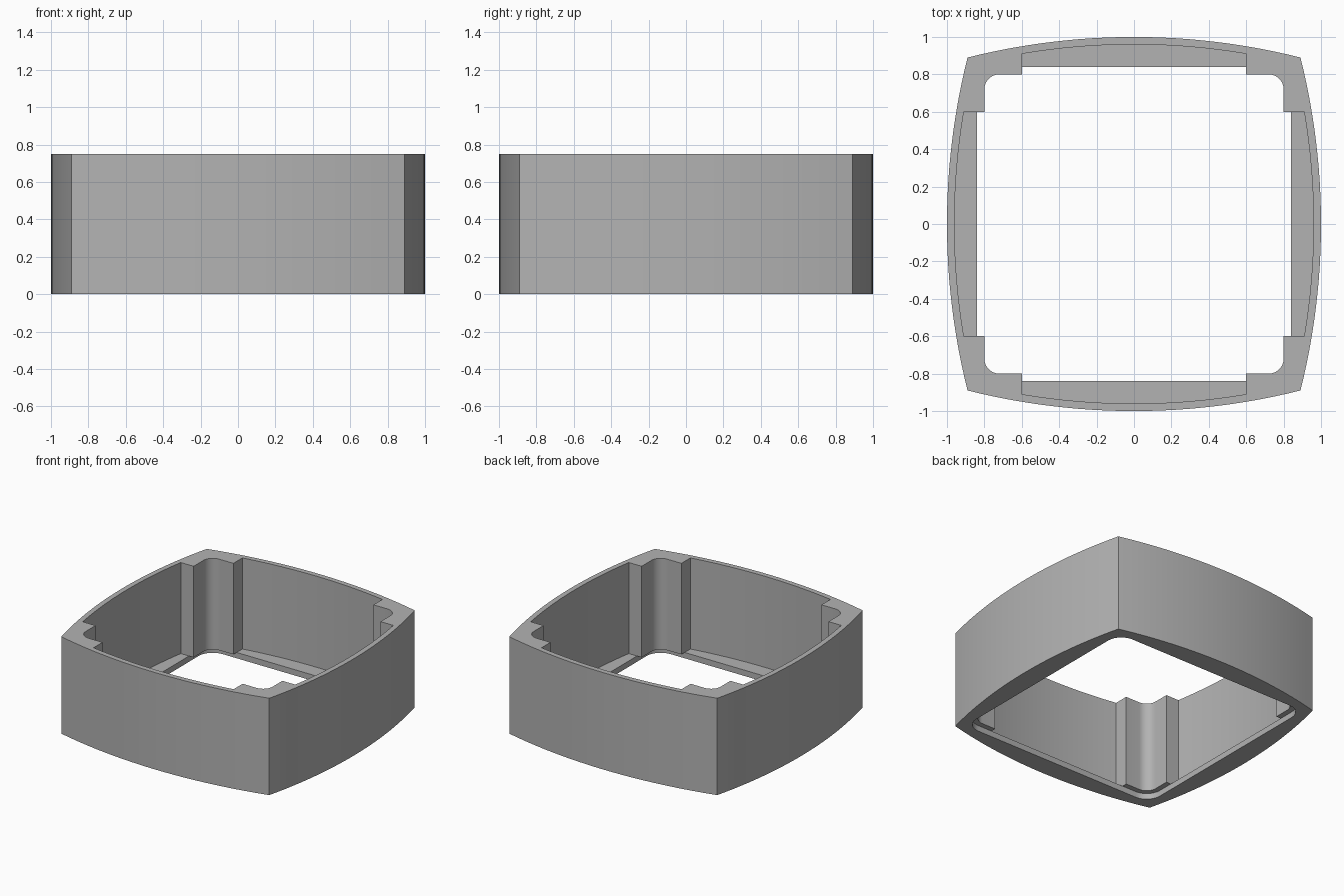
import bpy, bmesh, math

if "Cube" in bpy.data.objects:
    bpy.data.objects.remove(bpy.data.objects["Cube"])

HEIGHT, FLOOR = 0.75, 0.045      # overall height, thickness of the bottom lip
CORNER, BULGE = 0.89, 0.11       # outer corner position and side bulge
RADIUS = (CORNER ** 2 + BULGE ** 2) / (2 * BULGE)


def arc_side(half, crown, radius, n):
    """Points of the bulged +y side, from +x to -x."""
    xs = [half - 2 * half * i / n for i in range(n + 1)]
    return [(x, crown - radius + math.sqrt(radius ** 2 - x * x)) for x in xs]


def fillet(c, r, n=8):
    """Rounded corner in the (+x, +y) quadrant."""
    return [(c - r + r * math.cos(a), c - r + r * math.sin(a))
            for a in (math.pi / 2 * i / n for i in range(n + 1))]


def four_fold(points):
    """Repeat a profile quarter around z."""
    out = []
    for _ in range(4):
        out += points
        points = [(-y, x) for x, y in points]
    return out


def prism(name, outline, z0, z1):
    bm = bmesh.new()
    face = bm.faces.new([bm.verts.new((x, y, z0)) for x, y in outline])
    ext = bmesh.ops.extrude_face_region(bm, geom=[face])
    for v in ext["geom"]:
        if isinstance(v, bmesh.types.BMVert):
            v.co.z = z1
    bmesh.ops.recalc_face_normals(bm, faces=bm.faces)
    mesh = bpy.data.meshes.new(name)
    bm.to_mesh(mesh)
    bm.free()
    obj = bpy.data.objects.new(name, mesh)
    bpy.context.collection.objects.link(obj)
    return obj


# Bulged outer body with sharp corners
body = prism("housing_frame", four_fold(arc_side(CORNER, 1.0, RADIUS, 24)[:-1]), 0, HEIGHT)

# Cavity leaving thin curved walls and a notched pillar in each corner
cavity = prism("cavity_cutter", four_fold(
    fillet(0.80, 0.08) + [(0.60, 0.80)] + arc_side(0.60, 0.96, RADIUS - 0.04, 16) + [(-0.60, 0.80)]),
    FLOOR, HEIGHT + 0.2)

# Rounded square opening through the bottom lip
opening = prism("opening_cutter", four_fold(fillet(0.84, 0.12)), -0.2, FLOOR)

bpy.context.view_layer.objects.active = body
body.select_set(True)
for cutter in (cavity, opening):
    mod = body.modifiers.new(cutter.name, 'BOOLEAN')
    mod.operation, mod.solver, mod.object = 'DIFFERENCE', 'EXACT', cutter
    bpy.ops.object.modifier_apply(modifier=mod.name)
for cutter in (cavity, opening):
    bpy.data.objects.remove(cutter)

# Single grey finish, smooth curved walls with sharp edges
grey = bpy.data.materials.new("grey")
grey.diffuse_color = (0.45, 0.45, 0.45, 1)
grey.use_nodes = True
grey.node_tree.nodes["Principled BSDF"].inputs["Base Color"].default_value = grey.diffuse_color
body.data.materials.clear()
body.data.materials.append(grey)
for s in (o for o in bpy.context.selected_objects if o != body):
    s.select_set(False)
bpy.ops.object.shade_smooth_by_angle(angle=math.radians(25))
